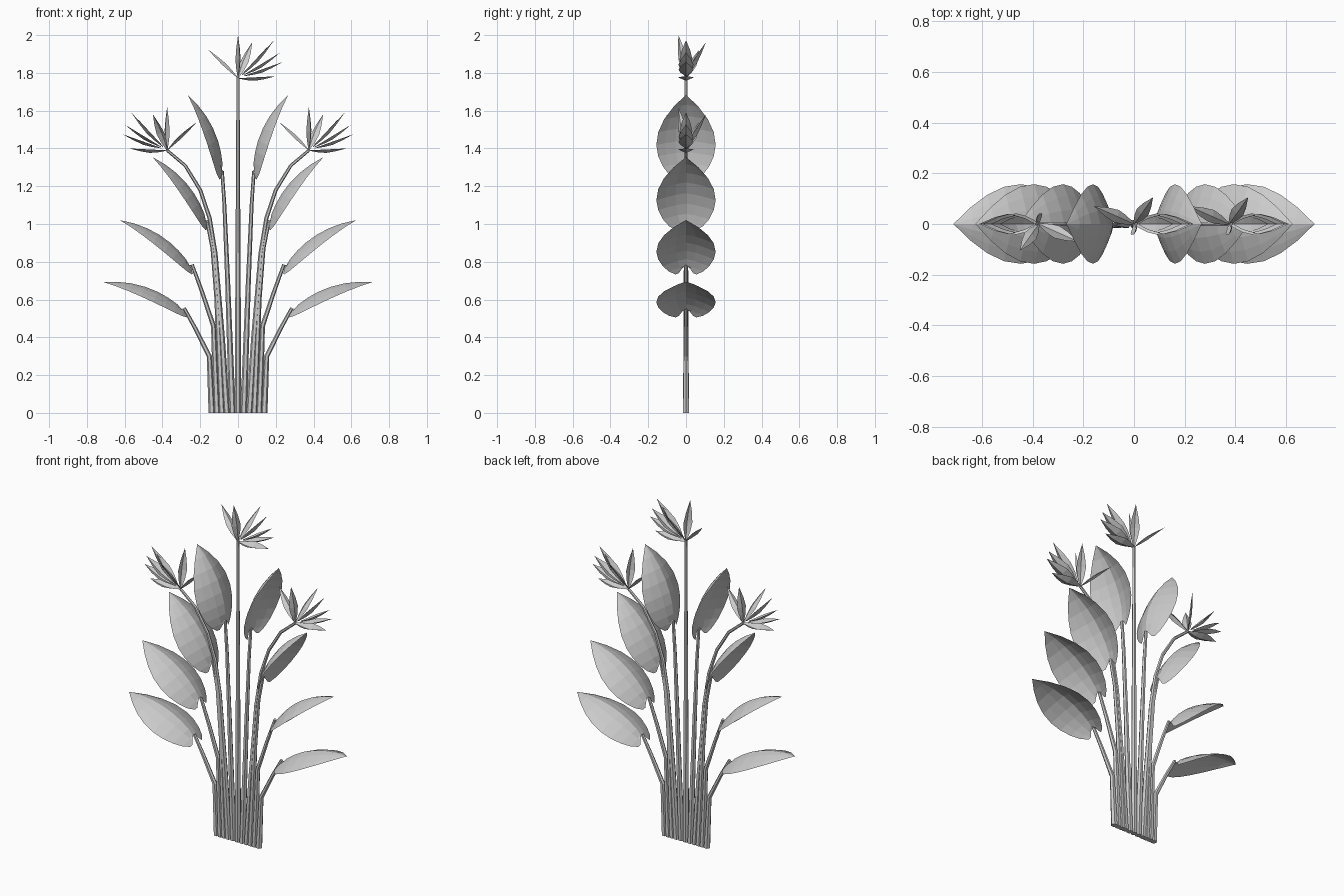
import bpy, bmesh, math
from mathutils import Vector, Matrix

if "Cube" in bpy.data.objects:
    bpy.data.objects.remove(bpy.data.objects["Cube"])

grey = bpy.data.materials.new("plain_grey")
grey.diffuse_color = (0.6, 0.6, 0.6, 1)
grey.use_nodes = True
grey.node_tree.nodes["Principled BSDF"].inputs["Base Color"].default_value = grey.diffuse_color


def finish(bm, name):
    me = bpy.data.meshes.new(name)
    bm.to_mesh(me)
    bm.free()
    me.materials.append(grey)
    ob = bpy.data.objects.new(name, me)
    bpy.context.collection.objects.link(ob)
    return ob


def bridge(bm, rows, closed=False):
    n = len(rows[0])
    for a, b in zip(rows, rows[1:]):
        for i in range(n if closed else n - 1):
            j = (i + 1) % n
            bm.faces.new((a[i], a[j], b[j], b[i]))


# Tapered six-sided stem through points in the xz plane
def stem(name, pts, r0, r1, sides=6):
    bm = bmesh.new()
    P = [Vector((x, 0, z)) for x, z in pts]
    Y = Vector((0, 1, 0))
    total = sum((b - a).length for a, b in zip(P, P[1:]))
    run, rows = 0, []
    for k, p in enumerate(P):
        if k:
            run += (p - P[k - 1]).length
        t = (P[min(k + 1, len(P) - 1)] - P[max(k - 1, 0)]).normalized()
        if k == 0:
            t = Vector((0, 0, 1))
        side = Y.cross(t)
        r = r0 + (r1 - r0) * run / total
        rows.append([bm.verts.new(p + r * (math.cos(a) * side + math.sin(a) * Y))
                     for a in [2 * math.pi * i / sides for i in range(sides)]])
    bridge(bm, rows, True)
    bm.faces.new(rows[0][::-1])
    bm.faces.new(rows[-1])
    finish(bm, name)


# Leaf: arched midrib, drooping margins, notched base; chord runs along local x
def leaf(name, base, angle, flip):
    L, sag, droop = 0.478, 0.055, 0.06
    outline = [(0, .055), (.06, .09), (.15, .122), (.27, .147), (.4, .157),
               (.55, .147), (.7, .116), (.85, .066), (1, .0005)]
    cols = (-1, -.7, -.35, 0, .35, .7, 1)
    bm = bmesh.new()
    rows = []
    for k, (t, w) in enumerate(outline):
        row = []
        for c in cols:
            tt = t
            if k == 0:
                tt = .075 if c == 0 else (.045 if abs(c) < .5 else 0.0)
            x = L * tt
            z = 4 * sag * tt * (1 - tt) - droop * (w / .157) * abs(c) ** 1.4
            row.append(bm.verts.new((x, w * c, z)))
        if k == 1:
            row[3].co.x = L * .085
        rows.append(row)
    bridge(bm, rows)
    bmesh.ops.remove_doubles(bm, verts=bm.verts, dist=0.002)
    M = Matrix.Translation((base[0], 0, base[1])) @ Matrix.Rotation(-angle, 4, 'Y')
    if flip:
        M = Matrix.Rotation(math.pi, 4, 'Z') @ M
    bm.transform(M)
    finish(bm, name)


# Pointed petal folded along its keel
def petal(bm, a, b, w, side, keel):
    a, b = Vector(a), Vector(b)
    side = Vector(side).normalized()
    d = b - a
    side = (side - d * side.dot(d) / d.length_squared).normalized()
    nrm = side.cross(d).normalized()
    rows = []
    for t, f in ((0, .12), (.25, .75), (.45, 1), (.7, .68), (1, .01)):
        c = a + d * t
        rows.append([bm.verts.new(c - side * w * f),
                     bm.verts.new(c + nrm * keel * f),
                     bm.verts.new(c + side * w * f)])
    bridge(bm, rows)


def flower(name, x, z, turn):
    bm = bmesh.new()
    # beak and fan of folded blades
    for a, b, w, k in (((0, 0, 0), (.2, 0, .01), .042, .018),
                       ((.03, 0, .012), (.235, 0, .085), .04, .016),
                       ((.03, 0, .018), (.222, 0, .135), .04, .016),
                       ((.02, 0, .018), (.19, 0, .2), .034, .016),
                       ((.02, 0, .02), (.155, 0, .165), .03, .014)):
        petal(bm, a, b, w, (0, 1, 0), k)
    # three upright petals
    petal(bm, (0, 0, 0), (.075, .105, .19), .026, (1, -.6, 0), .012)
    petal(bm, (0, 0, 0), (0, -.04, .228), .026, (.6, 1, 0), .012)
    petal(bm, (0, 0, 0), (-.157, .07, .15), .026, (.4, 1, 0), .012)
    bm.transform(Matrix.Translation((x, 0, z)) @ Matrix.Rotation(turn, 4, 'Z'))
    finish(bm, name)


# Leaf stalks and leaves, lowest to highest, on both sides
leaves = [
    ([(.138, 0), (.152, .3), (.225, .445), (.285, .555)], (.265, .525), 20.5),
    ([(.112, 0), (.13, .46), (.19, .64), (.243, .785)], (.232, .75), 34.5),
    ([(.086, 0), (.112, .6), (.135, .87), (.165, 1.02)], (.155, .98), 51.5),
    ([(.03, 0), (.055, .7), (.072, 1.1), (.084, 1.28)], (.08, 1.245), 67.0)]
for s, tag in ((1, "right"), (-1, "left")):
    for i, (path, base, ang) in enumerate(leaves, 1):
        stem(f"leaf_stalk_{tag}_{i}", [(s * x, z) for x, z in path], .018, .009)
        leaf(f"leaf_{tag}_{i}", base, math.radians(ang), s < 0)
    # side flower stems
    arc = [(.06, 0), (.085, .4), (.12, .84), (.15, 1.03), (.2, 1.18),
           (.28, 1.31), (.375, 1.39)]
    stem(f"flower_stem_{tag}", [(s * x, z) for x, z in arc], .018, .008)
    flower(f"flower_{tag}", s * .375, 1.39, 0 if s > 0 else math.pi)

# Centre flower
stem("flower_stem_centre", [(0, 0), (0, 1.1), (0, 1.775)], .018, .008)
flower("flower_centre", 0, 1.772, 0)
